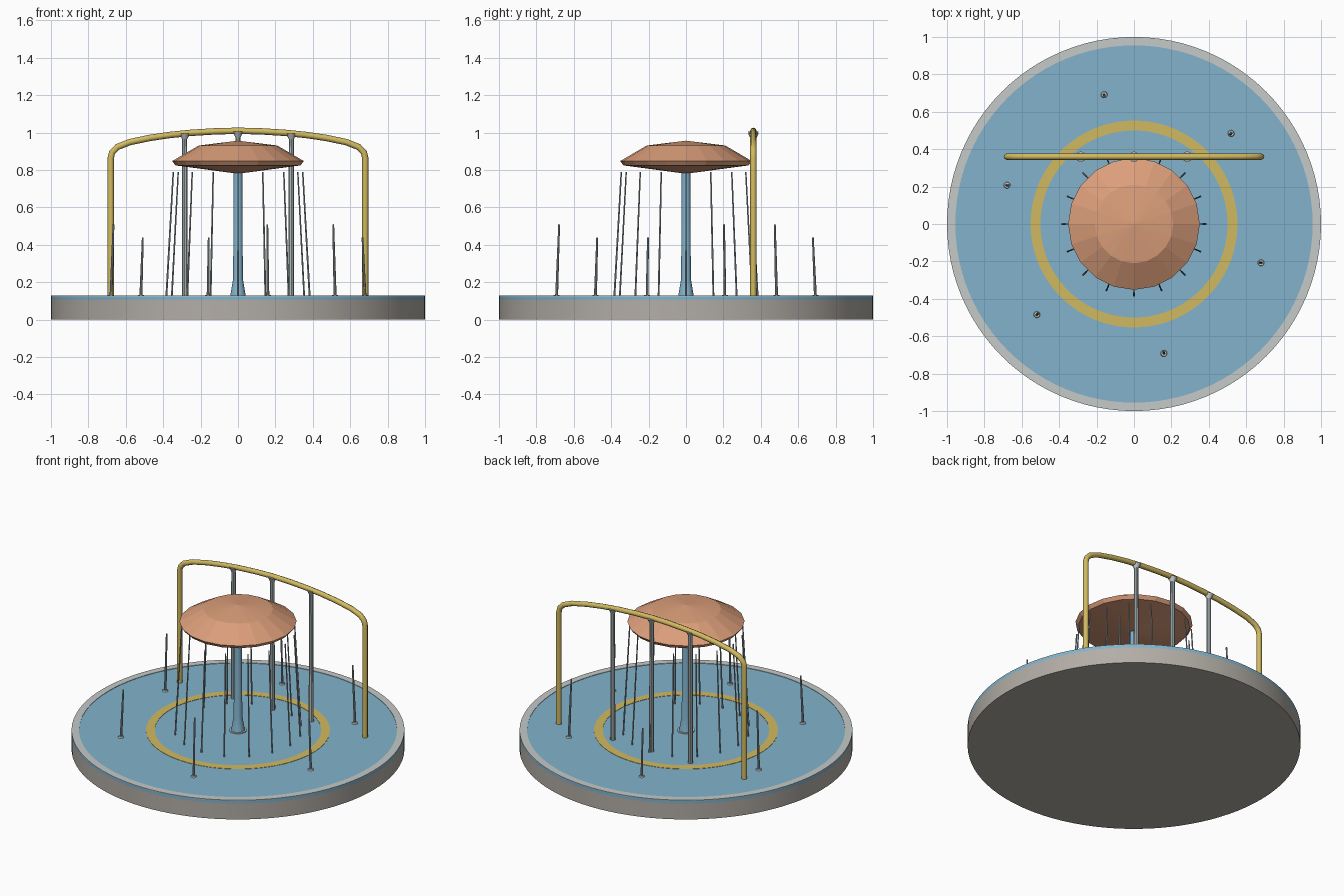
import bpy, bmesh, math
from mathutils import Vector

cube = bpy.data.objects.get("Cube")
if cube:
    bpy.data.objects.remove(cube, do_unlink=True)


def material(name, srgb):
    lin = [((c + 0.055) / 1.055) ** 2.4 for c in srgb] + [1.0]
    m = bpy.data.materials.new(name)
    m.use_nodes = True
    m.diffuse_color = lin
    m.node_tree.nodes["Principled BSDF"].inputs["Base Color"].default_value = lin
    return m


CONCRETE = material("warm concrete", (0.70, 0.68, 0.65))
EDGE = material("pale kerb", (0.77, 0.79, 0.78))
BLUE = material("pool blue", (0.51, 0.70, 0.80))
YELLOW = material("sand yellow", (0.82, 0.73, 0.38))
SALMON = material("salmon", (0.86, 0.62, 0.48))
STEEL = material("steel grey", (0.70, 0.74, 0.75))
WATER = material("water grey", (0.62, 0.66, 0.68))


def finish(obj, mat, smooth):
    obj.data.materials.append(mat)
    if smooth:
        bpy.ops.object.select_all(action='DESELECT')
        obj.select_set(True)
        bpy.context.view_layer.objects.active = obj
        bpy.ops.object.shade_smooth_by_angle(angle=math.radians(30))
    return obj


def lathe(name, profile, mat, segs=32, at=(0, 0), smooth=True, closed=False):
    """Spin (radius, z) points about a vertical axis; closed joins last to first."""
    bm = bmesh.new()
    verts = [bm.verts.new((r, 0, z)) for r, z in profile]
    pairs = list(zip(verts, verts[1:]))
    if closed:
        pairs.append((verts[-1], verts[0]))
    edges = [bm.edges.new(p) for p in pairs]
    bmesh.ops.spin(bm, geom=verts + edges, cent=(0, 0, 0), axis=(0, 0, 1),
                   angle=math.tau, steps=segs, use_duplicate=False)
    bmesh.ops.remove_doubles(bm, verts=bm.verts[:], dist=0.0001)
    bmesh.ops.recalc_face_normals(bm, faces=bm.faces[:])
    me = bpy.data.meshes.new(name)
    bm.to_mesh(me)
    bm.free()
    obj = bpy.data.objects.new(name, me)
    obj.location = (at[0], at[1], 0)
    bpy.context.collection.objects.link(obj)
    return finish(obj, mat, smooth)


def rod(name, start, end, r_start, r_end, mat, sides=8):
    a, b = Vector(start), Vector(end)
    bpy.ops.mesh.primitive_cone_add(vertices=sides, radius1=r_start, radius2=r_end,
                                    depth=(b - a).length, location=(a + b) / 2)
    obj = bpy.context.object
    obj.name = name
    obj.rotation_euler = (b - a).to_track_quat('Z', 'Y').to_euler()
    return finish(obj, mat, True)


def polar(r, angle, z):
    return (r * math.cos(angle), r * math.sin(angle), z)


def flat_ring(name, r_in, r_out, z0, z1, mat, segs=96):
    return lathe(name, [(r_in, z0), (r_out, z0), (r_out, z1), (r_in, z1)],
                 mat, segs, closed=True)


# Round pad: concrete slab, blue surface, kerb and painted ring
DECK = 0.125
lathe("base_slab", [(0, 0), (1, 0), (1, 0.105), (0, 0.105)], CONCRETE, 96)
lathe("blue_surface", [(0, 0.105), (1, 0.105), (1, DECK), (0, DECK)], BLUE, 96)
flat_ring("kerb_ring", 0.955, 1.0, DECK - 0.002, DECK + 0.003, EDGE)
flat_ring("painted_ring", 0.5, 0.553, DECK - 0.002, DECK + 0.002, YELLOW)

# Mushroom fountain: flared stem, collar and faceted cap
flat_ring("stem_collar", 0.035, 0.052, DECK - 0.002, DECK + 0.004, EDGE, 24)
lathe("mushroom_stem", [(0, DECK), (0.042, DECK), (0.036, 0.16), (0.026, 0.22),
                        (0.023, 0.82), (0, 0.82)], BLUE, 20)
lathe("mushroom_cap", [(0, 0.957), (0.21, 0.931), (0.352, 0.848), (0.335, 0.825),
                       (0.03, 0.784), (0, 0.784)], SALMON, 20, smooth=False)

# Curtain of water falling from the cap rim
for i in range(16):
    a = math.tau * i / 16
    rod(f"cap_stream_{i + 1}", polar(0.383, a, DECK), polar(0.346, a, 0.79),
        0.005, 0.004, WATER, 6)

# Ground jets, alternately tall and short
for i in range(6):
    a = math.radians(43 + 60 * i)
    top = 0.44 if i % 2 else 0.51
    x, y, _ = polar(0.71, a, 0)
    lathe(f"jet_nozzle_{i + 1}", [(0, DECK), (0.018, DECK), (0.015, DECK + 0.008),
                                  (0, DECK + 0.008)], EDGE, 12, (x, y))
    rod(f"ground_jet_{i + 1}", (x, y, DECK), polar(0.696, a, top),
        0.008, 0.005, WATER)

# Yellow pipe arch: half the path, mirrored
ARCH_Y = 0.36
half = [(0.68, DECK), (0.68, 0.865), (0.673, 0.895), (0.645, 0.923), (0.58, 0.949),
        (0.47, 0.972), (0.36, 0.988), (0.25, 0.999), (0.12, 1.007)]
path = [(-x, z) for x, z in half] + [(0, 1.01)] + half[::-1]
curve = bpy.data.curves.new("pipe_arch", 'CURVE')
curve.dimensions = '3D'
curve.bevel_depth = 0.017
curve.bevel_resolution = 2
curve.use_fill_caps = True
spline = curve.splines.new('POLY')
spline.points.add(len(path) - 1)
for point, (x, z) in zip(spline.points, path):
    point.co = (x, ARCH_Y, z, 1)
    point.radius = 1
arch = bpy.data.objects.new("pipe_arch", curve)
bpy.context.collection.objects.link(arch)
curve.materials.append(YELLOW)

# Three columns under the arch with conical heads
for side, x, top in (("right", -0.285, 0.99), ("middle", 0, 1.0), ("left", 0.285, 0.99)):
    rod(f"{side}_column", (x, ARCH_Y, DECK), (x, ARCH_Y, top), 0.016, 0.014, STEEL, 10)
    rod(f"{side}_column_head", (x, ARCH_Y, top - 0.025), (x, ARCH_Y, top + 0.005),
        0.014, 0.028, EDGE, 12)
